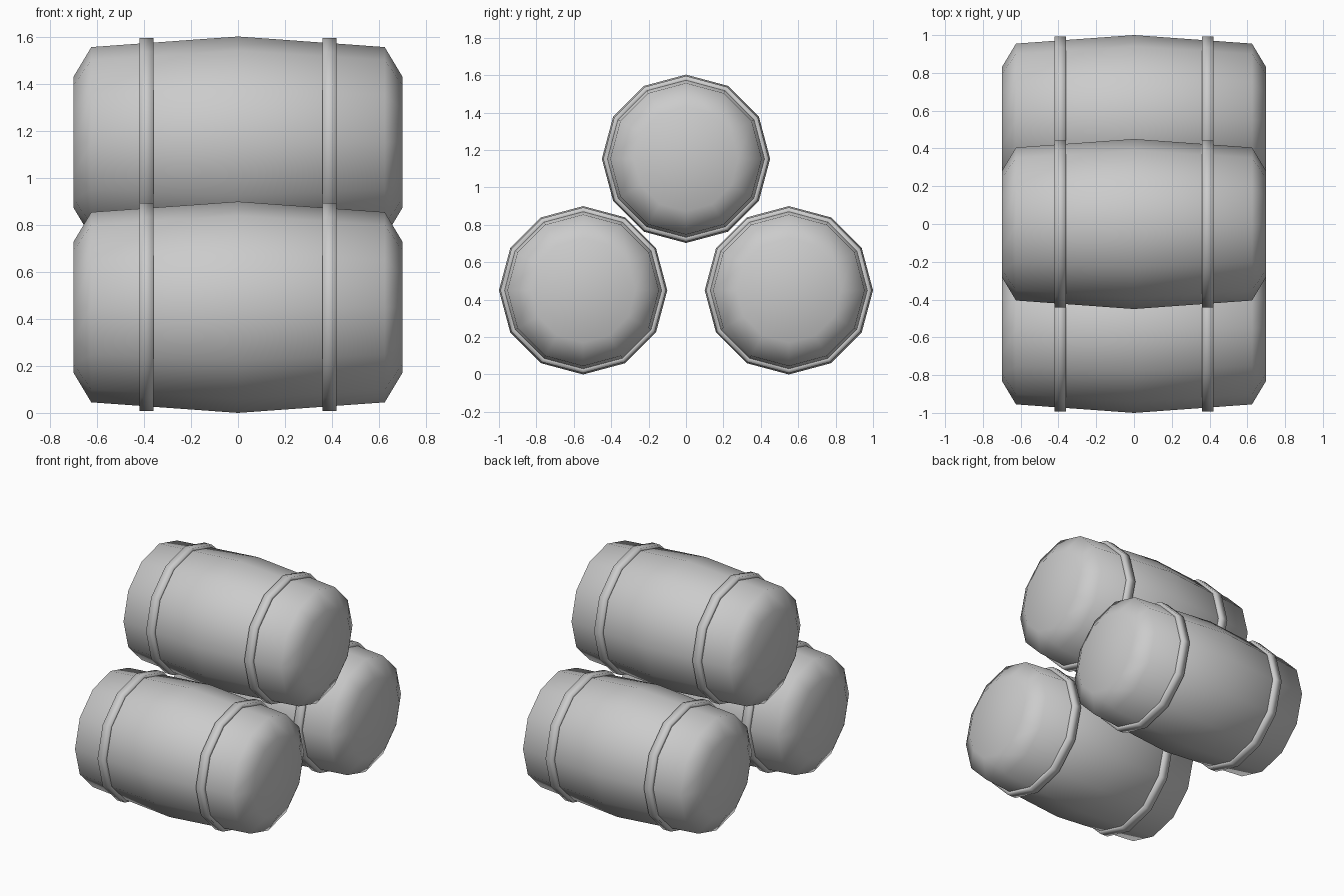
import bpy, bmesh, math

if "Cube" in bpy.data.objects:
    bpy.data.objects.remove(bpy.data.objects["Cube"])

SIDES = 12
# (x, radius) outlines turned around the x axis
BODY = [(-0.7, 0.28), (-0.625, 0.405), (0.0, 0.45), (0.625, 0.405), (0.7, 0.28)]
HOOP = [(-0.03, 0.41), (-0.03, 0.443), (0.03, 0.443), (0.03, 0.41)]


def lathe(name, profile, centre, closed=False):
    bm = bmesh.new()
    rings = []
    for x, r in profile:
        rings.append([bm.verts.new((x, r * math.sin(2 * math.pi * i / SIDES),
                                    r * math.cos(2 * math.pi * i / SIDES)))
                      for i in range(SIDES)])
    pairs = list(zip(rings, rings[1:]))
    if closed:
        pairs.append((rings[-1], rings[0]))
    else:
        bm.faces.new(rings[0])
        bm.faces.new(rings[-1])
    for a, b in pairs:
        for i in range(SIDES):
            j = (i + 1) % SIDES
            bm.faces.new((a[i], a[j], b[j], b[i]))
    bmesh.ops.recalc_face_normals(bm, faces=bm.faces)
    for f in bm.faces:
        f.smooth = True
    mesh = bpy.data.meshes.new(name)
    bm.to_mesh(mesh)
    bm.free()
    obj = bpy.data.objects.new(name, mesh)
    obj.location = centre
    bpy.context.collection.objects.link(obj)
    return obj


# Two barrels on the ground and one resting on top
barrels = {"front_barrel": (-0.55, 0.45),
           "back_barrel": (0.55, 0.45),
           "top_barrel": (0.0, 1.153)}
for name, (y, z) in barrels.items():
    lathe(name, BODY, (0, y, z))
    # Pair of hoops
    for side, x in (("left", -0.39), ("right", 0.39)):
        lathe(f"{name}_{side}_hoop", HOOP, (x, y, z), closed=True)
